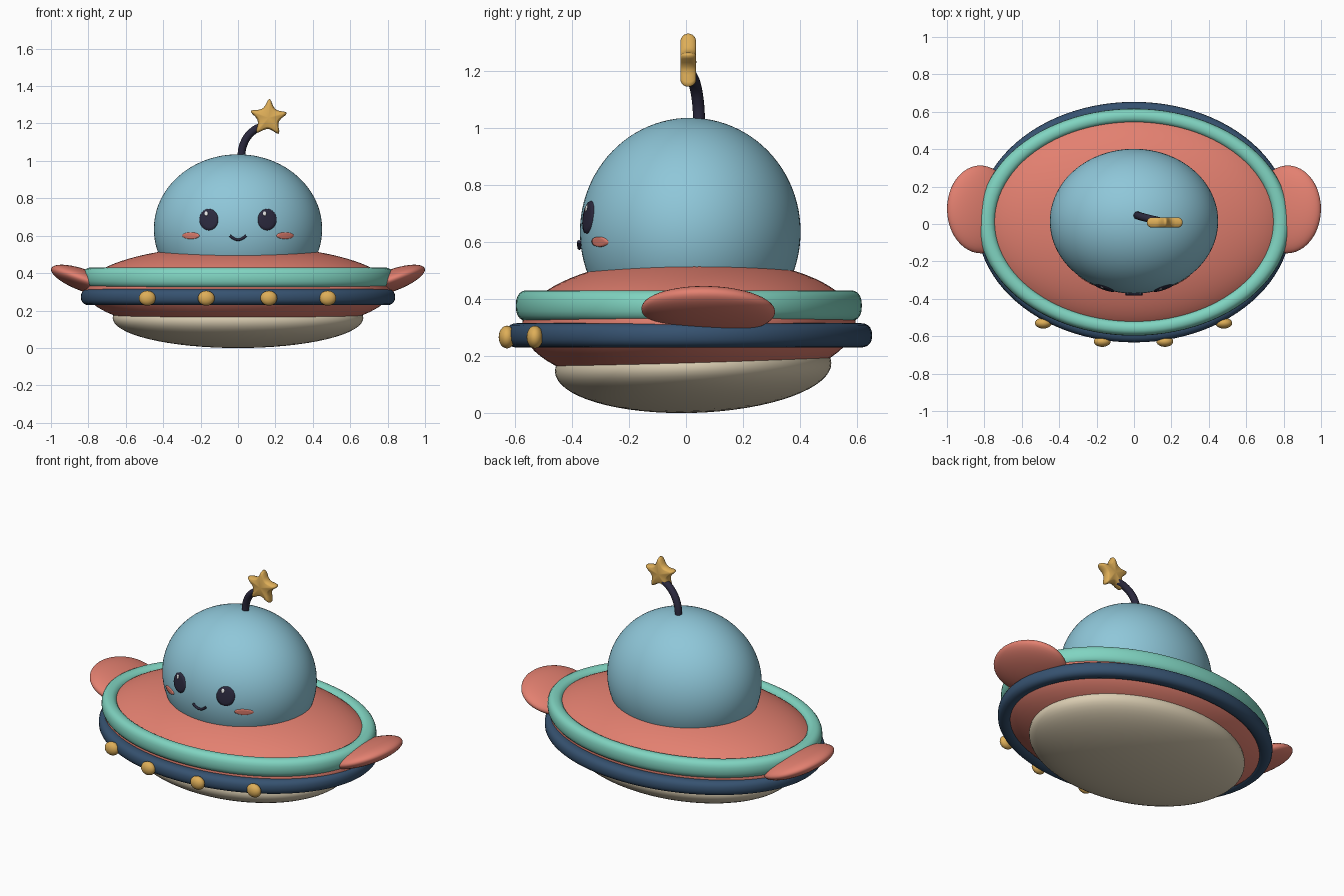
import bpy, bmesh, math
from math import sin, cos, pi, sqrt, radians
from mathutils import Matrix, Vector

if "Cube" in bpy.data.objects:
    bpy.data.objects.remove(bpy.data.objects["Cube"])


def srgb(r, g, b):
    return [(c / 255 / 12.92 if c < 10 else ((c / 255 + 0.055) / 1.055) ** 2.4) for c in (r, g, b)] + [1.0]


def material(name, *rgb):
    m = bpy.data.materials.new(name)
    m.diffuse_color = srgb(*rgb)
    m.use_nodes = True
    m.node_tree.nodes["Principled BSDF"].inputs["Base Color"].default_value = m.diffuse_color
    return m


BLUE = material("sky_blue", 143, 199, 217)
CORAL = material("coral", 227, 128, 112)
TEAL = material("mint_teal", 128, 212, 193)
NAVY = material("navy", 54, 82, 112)
GOLD = material("gold", 222, 174, 88)
CREAM = material("cream", 218, 205, 178)
DARK = material("ink", 43, 41, 62)
WHITE = material("white", 245, 245, 245)


def finish(name, bm, mat):
    bmesh.ops.recalc_face_normals(bm, faces=bm.faces)
    for f in bm.faces:
        f.smooth = True
    me = bpy.data.meshes.new(name)
    bm.to_mesh(me)
    bm.free()
    me.materials.append(mat)
    ob = bpy.data.objects.new(name, me)
    bpy.context.collection.objects.link(ob)
    return ob


def ellipsoid(name, loc, radii, mat, rot=(0, 0, 0), seg=64, rings=32):
    bm = bmesh.new()
    bmesh.ops.create_uvsphere(bm, u_segments=seg, v_segments=rings, radius=1)
    bmesh.ops.scale(bm, vec=radii, verts=bm.verts)
    ob = finish(name, bm, mat)
    ob.location, ob.rotation_euler = loc, rot
    return ob


def oval_ring(name, loc, rx, ry, tx, ty, tz, mat, seg=96, sides=20, p=0.85):
    """Oval torus with a slightly squared tube section."""
    bm = bmesh.new()
    rows = []
    for i in range(seg):
        a = 2 * pi * i / seg
        row = []
        for j in range(sides):
            b = 2 * pi * j / sides
            u = math.copysign(abs(cos(b)) ** p, cos(b))
            w = math.copysign(abs(sin(b)) ** p, sin(b))
            row.append(bm.verts.new(((rx + tx * u) * cos(a), (ry + ty * u) * sin(a), tz * w)))
        rows.append(row)
    for i in range(seg):
        n = (i + 1) % seg
        for j in range(sides):
            k = (j + 1) % sides
            bm.faces.new((rows[i][j], rows[n][j], rows[n][k], rows[i][k]))
    ob = finish(name, bm, mat)
    ob.location = loc
    return ob


def tube(name, points, radius, mat):
    cu = bpy.data.curves.new(name, 'CURVE')
    cu.dimensions = '3D'
    cu.bevel_depth, cu.bevel_resolution = radius, 5
    cu.use_fill_caps = True
    sp = cu.splines.new('BEZIER')
    sp.bezier_points.add(len(points) - 1)
    for bp, co in zip(sp.bezier_points, points):
        bp.co = co
        bp.handle_left_type = bp.handle_right_type = 'AUTO'
    cu.materials.append(mat)
    ob = bpy.data.objects.new(name, cu)
    bpy.context.collection.objects.link(ob)
    return ob


HEAD_C, HEAD_R = Vector((0, 0.015, 0.635)), Vector((0.45, 0.387, 0.40))


def head_y(x, z):
    """Front surface of the head at x, z."""
    d = 1 - ((x - HEAD_C.x) / HEAD_R.x) ** 2 - ((z - HEAD_C.z) / HEAD_R.z) ** 2
    return HEAD_C.y - HEAD_R.y * sqrt(max(d, 0))


def face_spot(name, cx, cz, hw, hh, lift, mat, seg=32):
    """Thin oval plate that follows the front of the head."""
    bm = bmesh.new()
    centre = bm.verts.new((cx, head_y(cx, cz) - lift, cz))
    prev = None
    for s, off in ((0.35, lift), (0.7, lift), (0.95, lift * 0.85), (1.0, -0.002)):
        ring = []
        for i in range(seg):
            a = 2 * pi * i / seg
            x, z = cx + hw * s * cos(a), cz + hh * s * sin(a)
            ring.append(bm.verts.new((x, head_y(x, z) - off, z)))
        for i in range(seg):
            n = (i + 1) % seg
            if prev:
                bm.faces.new((prev[i], prev[n], ring[n], ring[i]))
            else:
                bm.faces.new((centre, ring[n], ring[i]))
        prev = ring
    ob = finish(name, bm, mat)
    # outward direction is the front
    if ob.data.polygons[0].normal.y > 0:
        ob.data.flip_normals()
    return ob


def star(name, loc, outer, inner, half, turn, mat):
    """Puffy five-pointed star with rounded tips."""
    pts = []
    for i in range(10):
        a = pi / 2 + turn + i * pi / 5
        r = inner if i % 2 else outer
        pts.append(Vector((r * cos(a), r * sin(a))))
    for cut in (0.2, 0.25):
        new = []
        for i, p in enumerate(pts):
            q = pts[(i + 1) % len(pts)]
            new += [p.lerp(q, cut), p.lerp(q, 1 - cut)]
        pts = new
    bm = bmesh.new()
    prev = None
    n = len(pts)
    for k in range(1, 12):
        t = -pi / 2 + pi * k / 12
        s, y = 0.70 + 0.30 * cos(t), half * sin(t)
        ring = [bm.verts.new((p.x * s, y, p.y * s)) for p in pts]
        if prev:
            for i in range(n):
                j = (i + 1) % n
                bm.faces.new((prev[i], prev[j], ring[j], ring[i]))
        if k in (1, 11):
            tip = bm.verts.new((0, math.copysign(half, t), 0))
            for i in range(n):
                bm.faces.new((ring[i], ring[(i + 1) % n], tip))
        prev = ring
    ob = finish(name, bm, mat)
    ob.location = loc
    return ob


# saucer body
ellipsoid("hull", (0, 0.01, 0.312), (0.82, 0.585, 0.235), CORAL, (radians(0.8), 0, 0), 96, 40)
ellipsoid("belly", (0, 0.025, 0.16), (0.67, 0.485, 0.16), CREAM, (radians(1.8), 0, 0), 96, 32)
oval_ring("upper_rim", (0, 0.01, 0.376), 0.785, 0.567, 0.047, 0.04, 0.054, TEAL)
oval_ring("lower_rim", (0, 0.01, 0.272), 0.797, 0.60, 0.043, 0.043, 0.043, NAVY)

# side fins
for s, side in ((-1, "left"), (1, "right")):
    ellipsoid(side + "_fin", (s * 0.82, 0.078, 0.36), (0.19, 0.235, 0.058), CORAL,
              (radians(-1.5), radians(-20 * s), 0), 48, 24)

# lamps along the front of the lower rim
for i, (x, y) in enumerate(((-0.485, -0.53), (-0.17, -0.628), (0.165, -0.628), (0.48, -0.53))):
    ellipsoid("lamp_%d" % (i + 1), (x, y, 0.266), (0.045, 0.029, 0.04), GOLD, seg=24, rings=12)

# head
ellipsoid("head", HEAD_C, HEAD_R, BLUE, seg=96, rings=48)

# face
for s, side in ((-1, "left"), (1, "right")):
    face_spot(side + "_eye", s * 0.156, 0.686, 0.051, 0.058, 0.006, DARK)
    face_spot(side + "_eye_glint", s * 0.156 - 0.014, 0.718, 0.010, 0.013, 0.0085, WHITE, 16)
    face_spot(side + "_cheek", s * 0.252, 0.60, 0.047, 0.018, 0.005, CORAL)
mouth = []
for i in range(5):
    x = -0.043 + 0.0215 * i
    z = 0.579 + 0.021 * (x / 0.043) ** 2
    mouth.append((x, head_y(x, z) - 0.006, z))
tube("mouth", mouth, 0.007, DARK)

# antenna and star
tube("antenna", [(0.015, 0.047, 1.0), (0.03, 0.042, 1.09), (0.075, 0.03, 1.155), (0.15, 0.012, 1.195)], 0.021, DARK)
star("antenna_star", (0.163, 0.008, 1.23), 0.115, 0.052, 0.028, radians(-3), GOLD)
